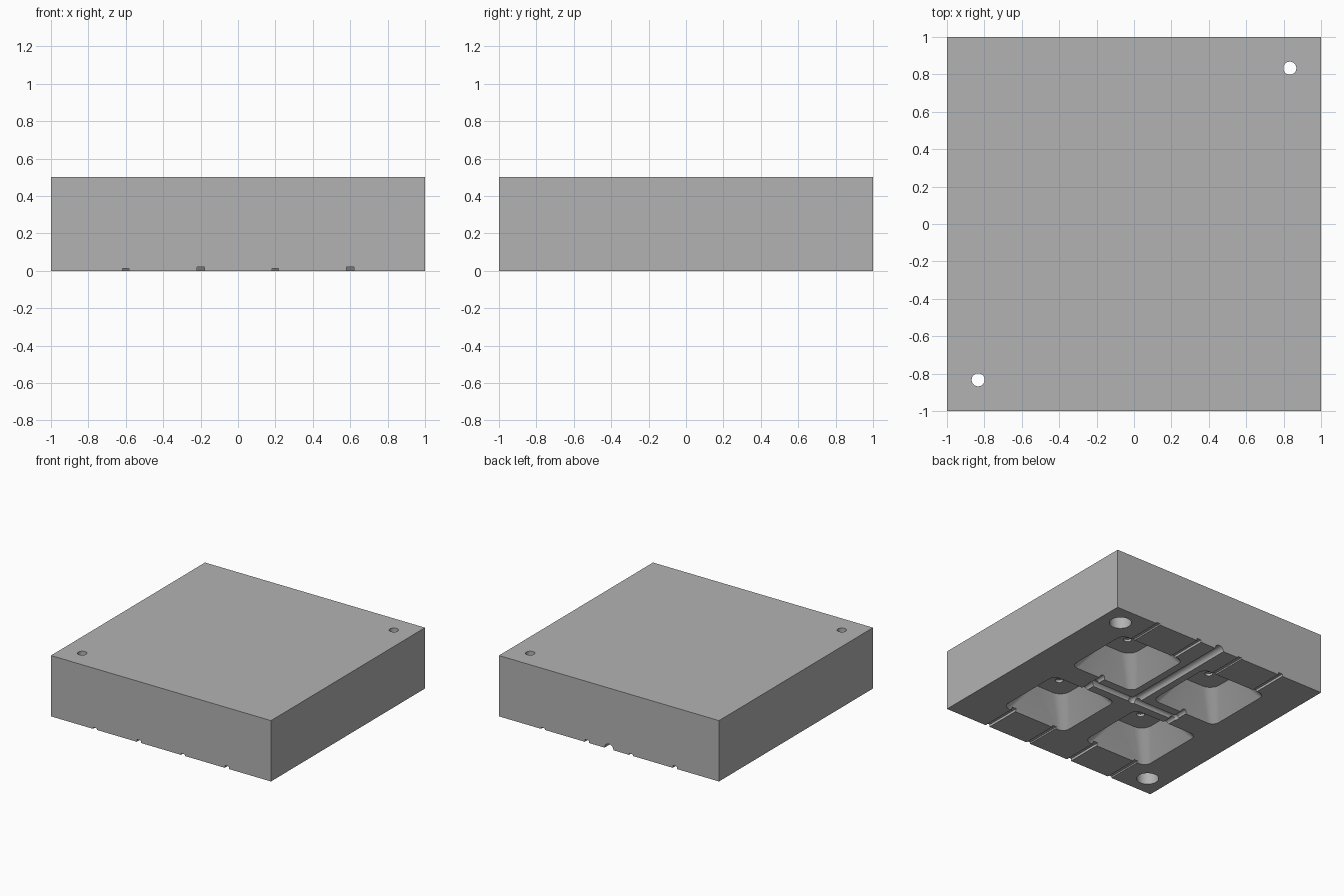
import bpy, bmesh
from math import pi, sin, cos
from mathutils import Matrix

cube = bpy.data.objects.get("Cube")
if cube:
    bpy.data.objects.remove(cube, do_unlink=True)

grey = bpy.data.materials.new("mould grey")
grey.use_nodes = True
colour = (0.45, 0.45, 0.45, 1)
grey.diffuse_color = colour
grey.node_tree.nodes["Principled BSDF"].inputs["Base Color"].default_value = colour


def finish(name, bm):
    bmesh.ops.recalc_face_normals(bm, faces=bm.faces)
    mesh = bpy.data.meshes.new(name)
    bm.to_mesh(mesh)
    bm.free()
    mesh.materials.append(grey)
    obj = bpy.data.objects.new(name, mesh)
    bpy.context.collection.objects.link(obj)
    return obj


def box(name, low, high):
    bm = bmesh.new()
    bmesh.ops.create_cube(bm, size=1)
    for v in bm.verts:
        v.co = [(a + b) / 2 + c * (b - a) for a, b, c in zip(low, high, v.co)]
    return finish(name, bm)


def cylinder(name, centre, radius, length, axis="Z"):
    bm = bmesh.new()
    turn = {"Z": Matrix(), "X": Matrix.Rotation(pi / 2, 4, "Y"),
            "Y": Matrix.Rotation(pi / 2, 4, "X")}[axis]
    bmesh.ops.create_cone(bm, cap_ends=True, segments=32, radius1=radius,
                          radius2=radius, depth=length,
                          matrix=Matrix.Translation(centre) @ turn)
    return finish(name, bm)


def ball(name, centre, radius):
    bm = bmesh.new()
    bmesh.ops.create_uvsphere(bm, u_segments=24, v_segments=13, radius=radius,
                              matrix=Matrix.Translation(centre))
    return finish(name, bm)


def rounded_loft(name, cx, cy, layers, steps=8):
    """Stack rounded squares given as (height, half width, corner radius)."""
    bm = bmesh.new()
    rings = []
    for z, half, r in layers:
        ring = []
        for corner, (sx, sy) in enumerate([(1, 1), (-1, 1), (-1, -1), (1, -1)]):
            for i in range(steps + 1):
                a = pi / 2 * (corner + i / steps)
                ring.append(bm.verts.new((cx + sx * (half - r) + r * cos(a),
                                          cy + sy * (half - r) + r * sin(a), z)))
        rings.append(ring)
    for lower, upper in zip(rings, rings[1:]):
        for i in range(len(lower)):
            j = (i + 1) % len(lower)
            bm.faces.new((lower[i], lower[j], upper[j], upper[i]))
    bm.faces.new(rings[0])
    bm.faces.new(rings[-1])
    return finish(name, bm)


block = box("mould_block", (-1, -1, 0), (1, 1, 0.5))
cutters = []

# Four tapered cavities, each with a small pin recess in its floor
for sx in (-1, 1):
    for sy in (-1, 1):
        x, y = 0.4 * sx, 0.4 * sy
        cutters.append(rounded_loft("cavity", x, y, [
            (-0.05, 0.3, 0.06), (0, 0.3, 0.06), (0.205, 0.17, 0.09)]))
        cutters.append(cylinder("pin_recess", (x, y, 0.19), 0.03, 0.07))

# Stepped guide holes in two opposite corners
for s in (-1, 1):
    cutters.append(cylinder("guide_hole", (0.833 * s, 0.833 * s, 0.25), 0.035, 0.7))
    cutters.append(cylinder("guide_socket", (0.833 * s, 0.833 * s, 0.1), 0.083, 0.4))

# Feed channel from the back edge, cross runner and gates
cutters.append(cylinder("feed_channel", (0, 0.55, 0), 0.04, 1.1, "Y"))
cutters.append(ball("feed_end", (0, 0, 0), 0.042))
cutters.append(cylinder("cross_runner", (0, 0, 0), 0.03, 0.8, "X"))
for s in (-1, 1):
    cutters.append(ball("runner_end", (0.4 * s, 0, 0), 0.032))
    cutters.append(cylinder("gate", (0.4 * s, 0, 0), 0.025, 0.24, "Y"))

# Air vents from the cavities to the front and back, alternately deep and shallow
for s in (-1, 1):
    for x, width, depth in ((0.6, 0.04, 0.02), (0.2, 0.035, 0.012),
                            (-0.2, 0.04, 0.02), (-0.6, 0.035, 0.012)):
        cx = -s * x
        ends = sorted((0.68 * s, 1.1 * s))
        cutters.append(box("vent", (cx - width / 2, ends[0], -0.05),
                           (cx + width / 2, ends[1], depth)))

# Cut everything out of the block
bpy.context.view_layer.objects.active = block
block.select_set(True)
for cutter in cutters:
    mod = block.modifiers.new("cut", "BOOLEAN")
    mod.operation = "DIFFERENCE"
    mod.solver = "EXACT"
    mod.object = cutter
    bpy.ops.object.modifier_apply(modifier=mod.name)
    bpy.data.objects.remove(cutter, do_unlink=True)

bpy.ops.object.shade_smooth_by_angle(angle=pi / 6)
